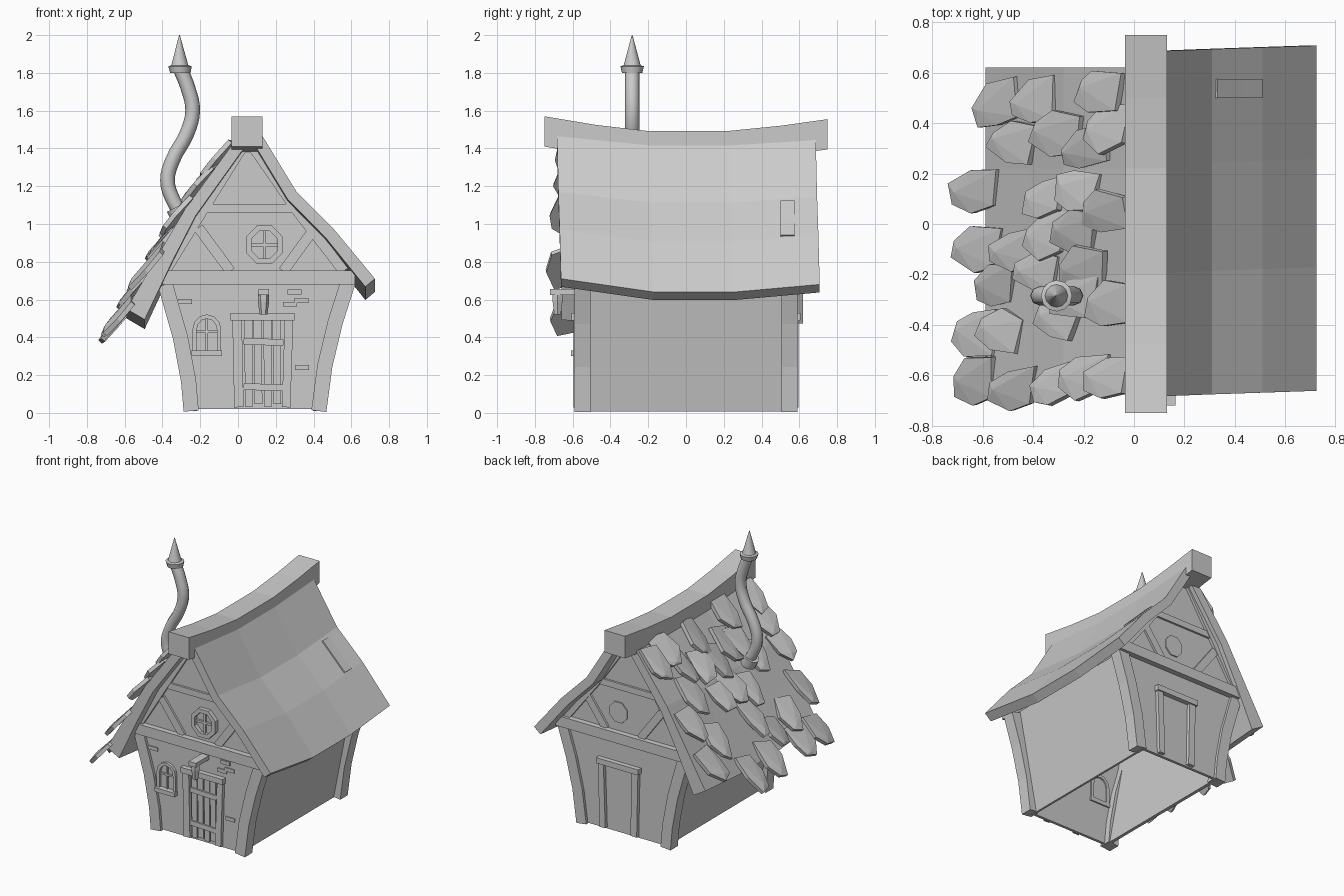
import bpy, bmesh, math, random
from mathutils import Vector

if "Cube" in bpy.data.objects:
    bpy.data.objects.remove(bpy.data.objects["Cube"])
random.seed(4)

GREY = (0.6, 0.6, 0.6, 1)
mat = bpy.data.materials.new("plain grey")
mat.use_nodes = True
mat.diffuse_color = GREY
mat.node_tree.nodes["Principled BSDF"].inputs["Base Color"].default_value = GREY


def loft(name, sections, closed=False):
    """Skin equal-length rings of points, capping the ends if open."""
    bm = bmesh.new()
    rings = [[bm.verts.new(p) for p in s] for s in sections]
    n = len(rings[0])
    pairs = list(zip(rings, rings[1:]))
    if closed:
        pairs.append((rings[-1], rings[0]))
    else:
        bm.faces.new(rings[0])
        bm.faces.new(rings[-1])
    for a, b in pairs:
        for i in range(n):
            j = (i + 1) % n
            bm.faces.new((a[i], a[j], b[j], b[i]))
    bmesh.ops.recalc_face_normals(bm, faces=bm.faces)
    me = bpy.data.meshes.new(name)
    bm.to_mesh(me)
    bm.free()
    me.materials.append(mat)
    ob = bpy.data.objects.new(name, me)
    bpy.context.collection.objects.link(ob)
    return ob


def prism(name, outline, y0, y1):
    return loft(name, [[(x, y, z) for x, z in outline] for y in (y0, y1)])


def box(name, x0, x1, z0, z1, y0, y1):
    return prism(name, [(x0, z0), (x1, z0), (x1, z1), (x0, z1)], y0, y1)


def normals(path, closed=False):
    """Mitred side directions along a path in the x-z plane."""
    pts = [Vector(p) for p in path]
    n, out = len(pts), []
    for i, p in enumerate(pts):
        a = pts[i - 1] if i or closed else p
        b = pts[(i + 1) % n] if i < n - 1 or closed else p
        dirs = [d.normalized() for d in (p - a, b - p) if d.length > 0]
        t = sum(dirs, Vector((0, 0))).normalized()
        out.append(Vector((-t.y, t.x)) / max(t.dot(dirs[0]), 0.5))
    return pts, out


def ribbon(name, path, width, y0, y1, closed=False):
    """A bar of even width following a path in the x-z plane."""
    secs = []
    for p, m in zip(*normals(path, closed)):
        a, b = p + m * width / 2, p - m * width / 2
        secs.append([(a.x, y0, a.y), (b.x, y0, b.y), (b.x, y1, b.y), (a.x, y1, a.y)])
    return loft(name, secs, closed)


def octagon(cx, cz, r):
    return [(cx + r * math.cos((i + 0.5) * math.pi / 4),
             cz + 1.05 * r * math.sin((i + 0.5) * math.pi / 4)) for i in range(8)]


# Walls: open underneath, leaning outwards
wall = [(-0.225, 0.02), (0.41, 0.02), (0.54, 0.70), (0.56, 0.76), (0.05, 1.43), (-0.39, 0.74), (-0.345, 0.67)]
ribbon("right_wall", [(-0.225, 0.01), (-0.35, 0.70)], 0.02, -0.56, 0.57)
ribbon("left_wall", [(0.405, 0.01), (0.545, 0.72)], 0.02, -0.56, 0.57)

# Timber frame, repeated on both gables
for s, end in ((-1, "front"), (1, "back")):
    def y(d):
        return s * d
    prism(end + "_wall", wall, y(0.55), y(0.57))
    ribbon(end + "_right_post", [(-0.248, 0.01), (-0.262, 0.17), (-0.305, 0.4), (-0.385, 0.68)],
           0.08, y(0.505), y(0.59))
    ribbon(end + "_left_post", [(0.428, 0.01), (0.46, 0.25), (0.515, 0.48), (0.585, 0.70)],
           0.08, y(0.505), y(0.59))
    box(end + "_tie_beam", -0.4, 0.62, 0.68, 0.755, y(0.53), y(0.61))
    ribbon(end + "_right_rafter", [(0.05, 1.45), (-0.2, 1.05), (-0.385, 0.75)], 0.055, y(0.55), y(0.59))
    ribbon(end + "_left_rafter", [(0.05, 1.45), (0.32, 1.06), (0.56, 0.75)], 0.055, y(0.55), y(0.59))
    box(end + "_collar_beam", -0.16, 0.33, 1.06, 1.105, y(0.55), y(0.585))
    ribbon(end + "_right_brace", [(-0.21, 0.98), (-0.04, 0.75)], 0.055, y(0.55), y(0.585))
    ribbon(end + "_left_brace", [(0.40, 0.97), (0.24, 0.75)], 0.055, y(0.55), y(0.585))
    # Door frame
    ribbon(end + "_door_post_a", [(0.005, 0.03), (-0.005, 0.5)], 0.05, y(0.55), y(0.595))
    ribbon(end + "_door_post_b", [(0.255, 0.03), (0.27, 0.5)], 0.045, y(0.55), y(0.595))
    box(end + "_door_lintel", -0.04, 0.3, 0.49, 0.53, y(0.55), y(0.605))

# Round windows
ribbon("round_window_frame", octagon(0.14, 0.89, 0.09), 0.028, -0.6, -0.54, True)
box("round_window_upright", 0.132, 0.148, 0.81, 0.97, -0.585, -0.56)
box("round_window_crossbar", 0.06, 0.22, 0.882, 0.898, -0.585, -0.56)
prism("back_round_window", octagon(0.14, 0.89, 0.075), 0.56, 0.578)

# Arched window
arch = [(-0.23, 0.33)] + [(-0.165 - 0.065 * math.cos(a * math.pi / 6), 0.44 + 0.07 * math.sin(a * math.pi / 6))
                          for a in range(7)] + [(-0.1, 0.33)]
ribbon("arched_window_frame", arch, 0.022, -0.59, -0.54)
box("arched_window_upright", -0.171, -0.159, 0.33, 0.51, -0.58, -0.56)
box("arched_window_crossbar", -0.23, -0.1, 0.424, 0.436, -0.58, -0.56)
box("arched_window_sill", -0.245, -0.085, 0.3, 0.33, -0.61, -0.54)

# Plank door
for i in range(4):
    x = 0.058 + i * 0.05
    ribbon("door_plank", [(x, 0.035 + 0.012 * (i % 2)), (x + random.uniform(-0.006, 0.006), 0.49)],
           0.042, -0.582, -0.56)
for z in (0.14, 0.38):
    ribbon("door_batten", [(0.03, z), (0.24, z - 0.008)], 0.035, -0.592, -0.57)

# Lamp over the door
box("lamp_bracket", 0.108, 0.165, 0.625, 0.655, -0.72, -0.55)
loft("lamp", [[(0.135 + r * math.cos(a * math.pi / 3), -0.68 + r * math.sin(a * math.pi / 3), z)
               for a in range(6)]
              for r, z in ((0.02, 0.52), (0.03, 0.59), (0.03, 0.63))])

# Exposed bricks
for x, z in ((0.30, 0.64), (0.335, 0.595), (0.275, 0.575), (-0.28, 0.59), (0.34, 0.24)):
    box("brick", x - 0.037, x + 0.037, z - 0.013, z + 0.013, -0.578, -0.56)

# Sagging roof
left_line = [(0.05, 1.53), (0.13, 1.465), (0.31, 1.17), (0.51, 0.97), (0.725, 0.71)]
right_line = [(0.05, 1.50), (-0.03, 1.42), (-0.28, 1.08), (-0.42, 0.84), (-0.59, 0.55)]


def roof(name, line, side, stations, skew, flare):
    pts, nor = normals(line)
    n = len(pts)
    inner = [p + m * side * (0.06 + flare * i ** 3) for i, (p, m) in enumerate(zip(pts, nor))]
    ring = [(p, i) for i, p in enumerate(pts)] + [(inner[i], i) for i in reversed(range(n))]
    loft(name, [[(p.x, y + skew * i, p.y - sag * (0.6 + 0.1 * i)) for p, i in ring] for y, sag in stations])


roof("left_roof", left_line, -1, ((-0.69, 0), (-0.2, 0.07), (0.23, 0.07), (0.68, 0.03)), 0.007, 0.0001)
roof("right_roof", right_line, 1, ((-0.66, 0), (-0.2, 0.05), (0.22, 0.05), (0.62, 0.02)), 0, 0.0008)
loft("ridge_beam", [[(-0.035, y, z - 0.16), (0.13, y, z - 0.16), (0.13, y, z), (-0.035, y, z)]
                    for y, z in ((-0.75, 1.57), (-0.48, 1.525), (-0.2, 1.492), (0.22, 1.492),
                                 (0.5, 1.52), (0.75, 1.555))])
ribbon("roof_batten", [(0.32, 1.115), (0.42, 1.012), (0.5, 0.932)], 0.03, 0.5, 0.575)

# Crooked shingles on the right slope, as (x, y) places
PLACES = [(-.54, .47), (-.39, .48), (-.48, .32), (-.63, .13), (-.14, .53), (-.11, .37), (-.2, .3),
          (-.31, .36), (-.35, .1), (-.22, .13), (-.11, .05), (-.23, -.03), (-.62, -.1), (-.47, -.1),
          (-.35, -.05), (-.55, -.23), (-.38, -.2), (-.2, -.18), (-.1, -.31), (-.3, -.38), (-.63, -.43),
          (-.53, -.43), (-.63, -.61), (-.48, -.65), (-.32, -.64), (-.2, -.61), (-.1, -.61), (-.23, -.3)]
SHAPE = [(-0.5, -0.5), (-0.42, 0.4), (0.1, 0.5), (0.5, 0.3), (0.48, -0.15), (0.1, -0.5)]


def right_height(x):
    for (xa, za), (xb, zb) in zip(right_line, right_line[1:]):
        if x >= xb or xb == right_line[-1][0]:
            return za + (zb - za) * (x - xa) / (xb - xa)


for px, py in PLACES:
    down = Vector((-0.66, random.uniform(-0.2, 0.2), -0.75)).normalized()
    out = Vector((-0.75, random.uniform(-0.2, 0.2), 0.66))
    out = (out - down * out.dot(down)).normalized()
    across = out.cross(down)
    sag = 0.04 * max(0, 1 - abs(py) / 0.65)
    base = Vector((px + 0.025, py, right_height(px + 0.01) - sag)) + out * 0.018
    length, width = random.uniform(0.23, 0.28), random.uniform(0.15, 0.18)
    plan = [(u * length + random.uniform(-0.02, 0.02), v * width + random.uniform(-0.015, 0.015))
            for u, v in SHAPE]
    low = [base + down * u + across * v for u, v in plan]
    top = [p + out * 0.026 for p in low]
    peak = base + down * length * 0.38 + out * 0.036
    loft("shingle", [low, top, [peak + (p - peak) * 0.02 for p in top]])

# Crooked stove pipe
pipe = bpy.data.curves.new("chimney_pipe", "CURVE")
pipe.dimensions = "3D"
pipe.bevel_depth = 0.039
pipe.bevel_resolution = 2
pipe.resolution_u = 4
pipe.use_fill_caps = True
route = [(-0.29, 1.04), (-0.345, 1.13), (-0.373, 1.23), (-0.345, 1.34), (-0.27, 1.48), (-0.24, 1.6),
         (-0.265, 1.72), (-0.305, 1.82)]
spline = pipe.splines.new("BEZIER")
spline.bezier_points.add(len(route) - 1)
for bp, (x, z) in zip(spline.bezier_points, route):
    bp.co = (x, -0.285, z)
    bp.handle_left_type = bp.handle_right_type = "AUTO"
pipe.materials.append(mat)
bpy.context.collection.objects.link(bpy.data.objects.new("chimney_pipe", pipe))


def turned(name, profile, tilt=0):
    """Round part from (radius, x, z) rings."""
    ob = loft(name, [[(x + r * math.cos(a * math.pi / 6), -0.285 + r * math.sin(a * math.pi / 6),
                       z + tilt * math.cos(a * math.pi / 6)) for a in range(12)] for r, x, z in profile])
    bpy.context.view_layer.objects.active = ob
    ob.select_set(True)
    bpy.ops.object.shade_smooth_by_angle(angle=math.radians(35))
    ob.select_set(False)


turned("chimney_collar", [(0.052, -0.295, 1.03), (0.052, -0.325, 1.09)], 0.025)
turned("chimney_cap", [(0.054, -0.305, 1.8), (0.062, -0.307, 1.835), (0.045, -0.308, 1.84),
                       (0.002, -0.31, 2.0)])
